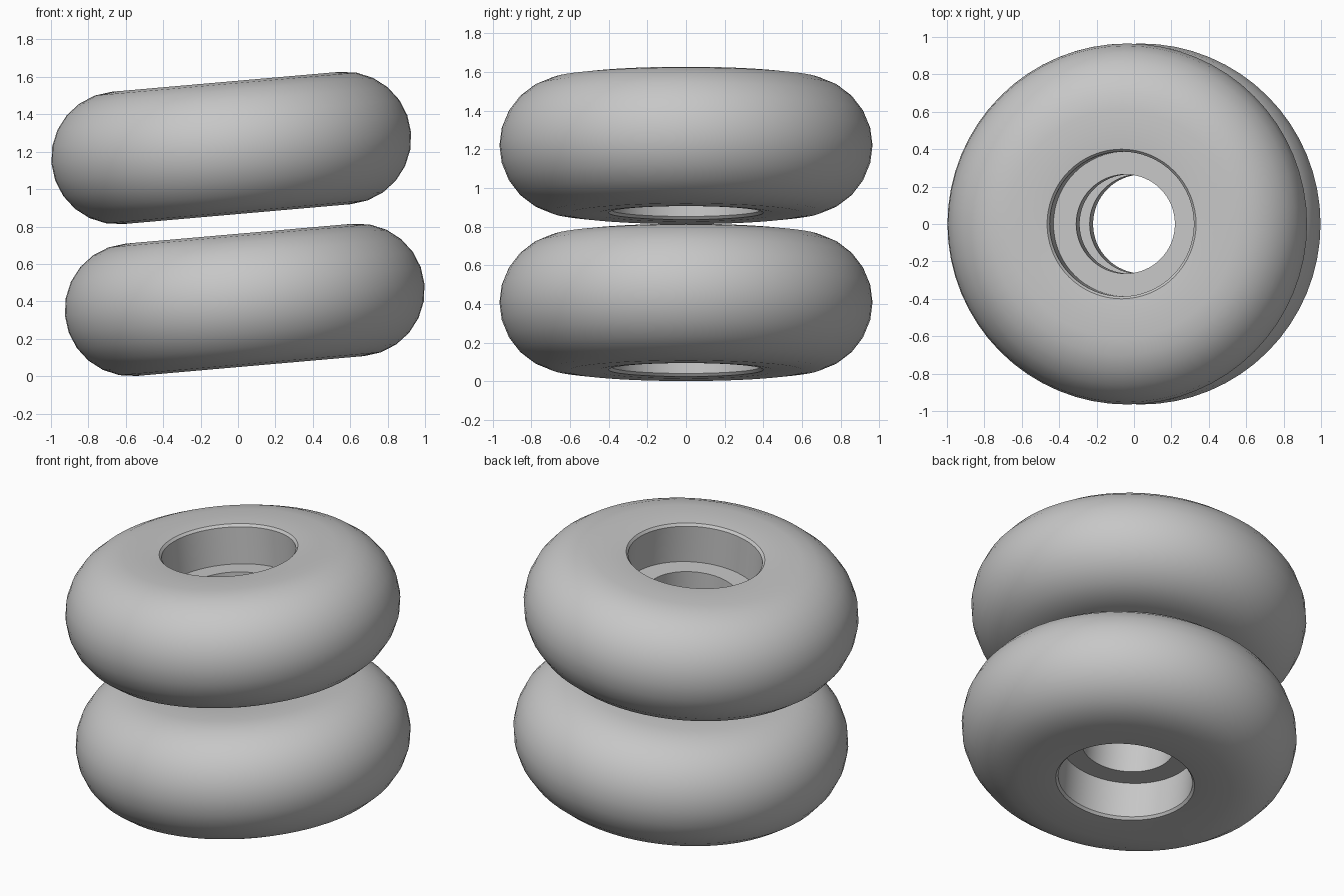
import bpy
import bmesh
import math
from mathutils import Matrix

cube = bpy.data.objects.get("Cube")
if cube:
    bpy.data.objects.remove(cube)

# Single grey material
grey = bpy.data.materials.new("light grey")
grey.use_nodes = True
grey.diffuse_color = (0.57, 0.57, 0.57, 1)
grey.node_tree.nodes["Principled BSDF"].inputs["Base Color"].default_value = (0.57, 0.57, 0.57, 1)

SEGMENTS = 64
HALF = 0.355      # half thickness, also the tread radius
FLAT = 0.61       # radius where the flat side meets the round tread
TILT = math.radians(-5)


def wheel_profile():
    """Closed cross-section (radius, height) of a wheel with two bearing seats."""
    # Round tread from the top side to the bottom side
    steps = 12
    tread = []
    for i in range(steps + 1):
        a = math.pi / 2 - math.pi * i / steps
        tread.append((FLAT + HALF * math.cos(a), HALF * math.sin(a)))
    # Lip, chamfer, seat wall, ledge and axle hole on one side
    seat = [(0.46, HALF), (0.40, 0.35), (0.387, 0.335), (0.387, 0.105), (0.265, 0.105)]
    lower = [(r, -z) for r, z in seat]
    return tread + lower + seat[::-1]


def make_wheel(name, location):
    bm = bmesh.new()
    verts = [bm.verts.new((r, 0, z)) for r, z in wheel_profile()]
    edges = [bm.edges.new((v, verts[(i + 1) % len(verts)])) for i, v in enumerate(verts)]
    bmesh.ops.spin(bm, geom=verts + edges, cent=(0, 0, 0), axis=(0, 0, 1),
                   angle=math.tau, steps=SEGMENTS, use_duplicate=False)
    bmesh.ops.remove_doubles(bm, verts=bm.verts[:], dist=0.0005)
    bmesh.ops.recalc_face_normals(bm, faces=bm.faces[:])
    # Lean the wheel and put it in place
    bm.transform(Matrix.Translation(location) @ Matrix.Rotation(TILT, 4, "Y"))
    mesh = bpy.data.meshes.new(name)
    bm.to_mesh(mesh)
    bm.free()
    mesh.materials.append(grey)
    obj = bpy.data.objects.new(name, mesh)
    bpy.context.collection.objects.link(obj)
    bpy.ops.object.select_all(action="DESELECT")
    obj.select_set(True)
    bpy.context.view_layer.objects.active = obj
    bpy.ops.object.shade_smooth_by_angle(angle=math.radians(30))


make_wheel("lower_wheel", (0.036, 0, 0.408))
make_wheel("upper_wheel", (-0.036, 0, 1.22))
